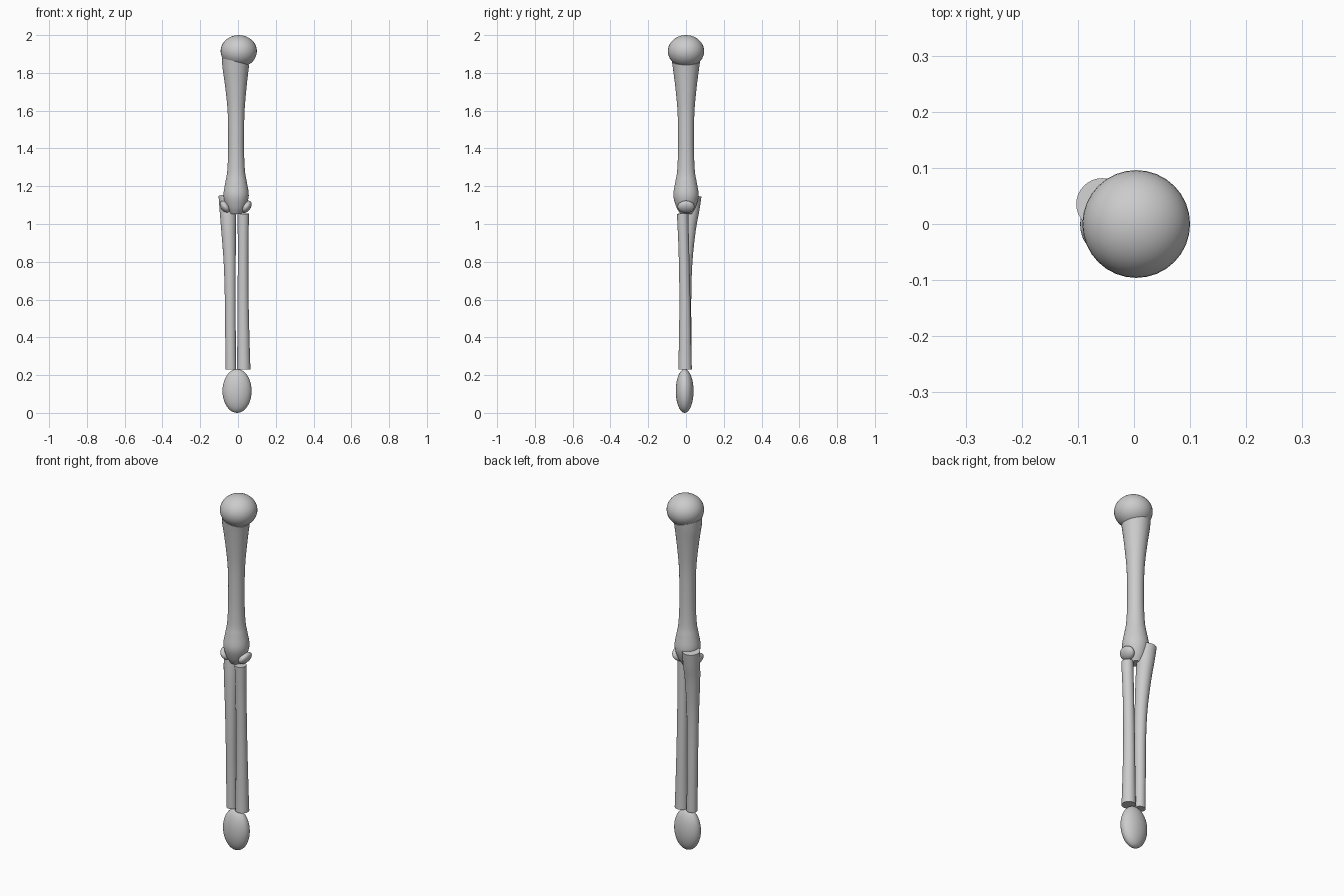
import bpy, bmesh, math
from mathutils import Vector, Matrix

if "Cube" in bpy.data.objects:
    bpy.data.objects.remove(bpy.data.objects["Cube"])

SIDES = 32


def spline(pts, steps=5):
    """Catmull-Rom through (x, y, z, radius) points."""
    p = [Vector(q) for q in pts]
    p = [2 * p[0] - p[1]] + p + [2 * p[-1] - p[-2]]
    out = []
    for i in range(1, len(p) - 2):
        a, b, c, d = p[i - 1:i + 3]
        for s in range(steps):
            t = s / steps
            out.append(0.5 * (2 * b + (c - a) * t + (2 * a - 5 * b + 4 * c - d) * t * t
                              + (3 * b - a - 3 * c + d) * t ** 3))
    return out + [p[-2]]


def smooth(ob):
    bpy.ops.object.select_all(action='DESELECT')
    ob.select_set(True)
    bpy.context.view_layer.objects.active = ob
    bpy.ops.object.shade_smooth_by_angle(angle=math.radians(40))


def bone(name, pts, top_normal=None):
    """Round capped tube from bottom to top with varying radius."""
    path = spline(pts)
    bm = bmesh.new()
    rings = []
    for i, q in enumerate(path):
        a, b = path[max(i - 1, 0)], path[min(i + 1, len(path) - 1)]
        n = (b - a).to_3d().normalized()
        if top_normal and i == len(path) - 1:
            n = Vector(top_normal).normalized()
        u = Vector((0, 1, 0)).cross(n).normalized()
        v = n.cross(u)
        rings.append([bm.verts.new(q.to_3d() + q.w * (u * math.cos(t) + v * math.sin(t)))
                      for t in (2 * math.pi * k / SIDES for k in range(SIDES))])
    for lo, hi in zip(rings, rings[1:]):
        for k in range(SIDES):
            j = (k + 1) % SIDES
            bm.faces.new((lo[k], lo[j], hi[j], hi[k]))
    bm.faces.new(rings[0][::-1])
    bm.faces.new(rings[-1])
    me = bpy.data.meshes.new(name)
    bm.to_mesh(me)
    bm.free()
    ob = bpy.data.objects.new(name, me)
    bpy.context.collection.objects.link(ob)
    smooth(ob)


def ellipsoid(name, loc, radii, tilt=0):
    bpy.ops.mesh.primitive_uv_sphere_add(segments=SIDES, ring_count=20, radius=1)
    ob = bpy.context.object
    ob.name = name
    ob.data.transform(Matrix.Rotation(tilt, 4, 'Y') @ Matrix.Diagonal((*radii, 1)))
    ob.location = loc
    smooth(ob)


# Upper bone: ball head, flared shaft, two knuckles at the lower joint
ellipsoid("upper_bone_head", (0.004, 0, 1.915), (0.096, 0.096, 0.085))
bone("upper_bone_shaft", [
    (-0.012, 0, 1.053, 0.030), (-0.011, 0, 1.09, 0.051), (-0.010, 0, 1.15, 0.067),
    (-0.010, 0, 1.22, 0.057), (-0.010, 0, 1.28, 0.047), (-0.010, 0, 1.40, 0.042),
    (-0.010, 0, 1.58, 0.044), (-0.011, 0, 1.72, 0.056), (-0.013, 0, 1.86, 0.074)],
    top_normal=(0.25, 0, 1))
for side, name in ((-1, "left_knuckle"), (1, "right_knuckle")):
    ellipsoid(name, (-0.012 + side * 0.056, 0, 1.091), (0.023, 0.045, 0.036),
              side * math.radians(35))

# Two lower bones
bone("hooked_lower_bone", [
    (-0.038, 0.000, 0.23, 0.028), (-0.040, 0.000, 0.45, 0.028), (-0.041, -0.001, 0.62, 0.029),
    (-0.044, 0.002, 0.80, 0.032), (-0.050, 0.013, 0.97, 0.039), (-0.053, 0.026, 1.07, 0.044),
    (-0.057, 0.036, 1.15, 0.046)])
bone("straight_lower_bone", [
    (0.030, -0.005, 0.23, 0.036), (0.029, -0.005, 0.35, 0.033), (0.027, -0.006, 0.60, 0.029),
    (0.027, -0.011, 0.85, 0.028), (0.028, -0.018, 1.055, 0.030)])

# Rounded hand block
ellipsoid("hand_block", (-0.005, -0.007, 0.116), (0.077, 0.047, 0.116))
